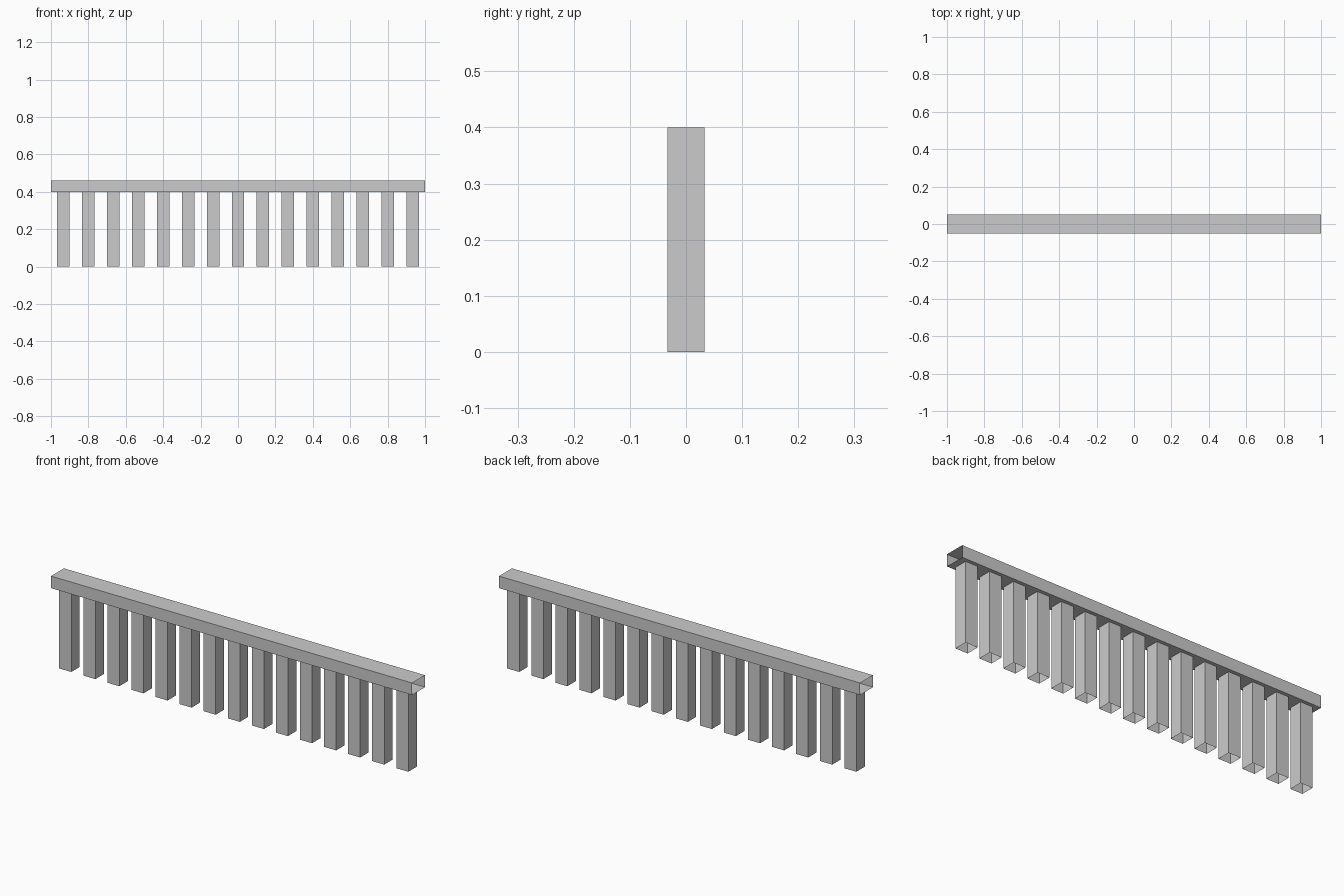
import bpy

if "Cube" in bpy.data.objects:
    bpy.data.objects.remove(bpy.data.objects["Cube"])

COUNT = 15
PITCH = 2.0 / COUNT        # spacing between balusters
HALF = PITCH / 4           # half width of a square baluster
POST_TOP, RAIL_TOP = 0.4, 0.46


def open_tube(name, profile, start, end, place):
    """Extrude a closed counter-clockwise profile without end caps."""
    n = len(profile)
    verts = [place(a, b, t) for t in (start, end) for a, b in profile]
    faces = [(i, (i + 1) % n, n + (i + 1) % n, n + i) for i in range(n)]
    mesh = bpy.data.meshes.new(name)
    mesh.from_pydata(verts, [], faces)
    obj = bpy.data.objects.new(name, mesh)
    bpy.context.collection.objects.link(obj)
    return obj


# Handrail: rectangular tube along x, open at both ends
rail = [(-0.051, POST_TOP), (0.051, POST_TOP), (0.051, RAIL_TOP), (-0.051, RAIL_TOP)]
open_tube("handrail", rail, -1, 1, lambda y, z, t: (t, y, z))

# Balusters: square tubes along z, open at the foot and under the rail
square = [(-HALF, -HALF), (HALF, -HALF), (HALF, HALF), (-HALF, HALF)]
for i in range(COUNT):
    post = open_tube(f"baluster_{i + 1:02d}", square, 0, POST_TOP,
                     lambda x, y, t: (x, y, t))
    post.location.x = (i - (COUNT - 1) / 2) * PITCH
